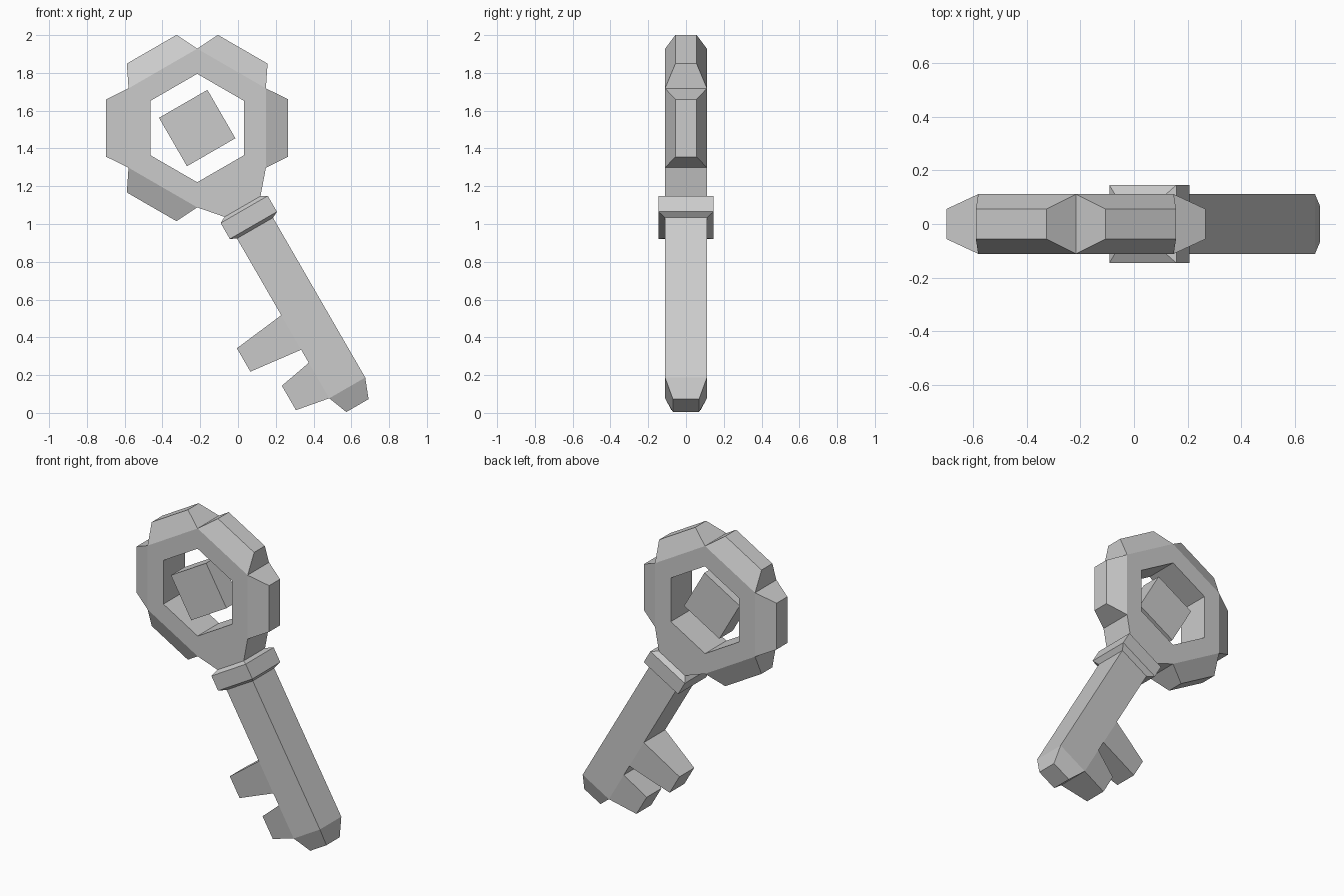
import bpy, bmesh, math
from mathutils import Vector, Matrix

if "Cube" in bpy.data.objects:
    bpy.data.objects.remove(bpy.data.objects["Cube"])

HALF = 0.111                      # half thickness of the key
Y = Vector((0, 1, 0))
# The key is modelled upright around the bow centre, then tilted
PLACE = Matrix.Translation((-0.216, 0, 1.508)) @ Matrix.Rotation(math.radians(-30), 4, 'Y')


def make_object(name, bm):
    bmesh.ops.recalc_face_normals(bm, faces=bm.faces[:])
    mesh = bpy.data.meshes.new(name)
    bm.to_mesh(mesh)
    bm.free()
    obj = bpy.data.objects.new(name, mesh)
    obj.matrix_world = PLACE
    bpy.context.collection.objects.link(obj)


def grow(bm, face, direction, depth, inset_side=0.0, inset_y=0.0):
    """Extrude a rectangular face with an inset per axis; return cap and sides."""
    side = direction.cross(Y)
    centre = face.calc_center_median()
    old = list(face.verts)
    new = []
    for v in old:
        r = v.co - centre
        new.append(bm.verts.new(v.co + direction * depth
                                - side * inset_side * math.copysign(1, r.dot(side))
                                - Y * inset_y * math.copysign(1, r.y)))
    bm.faces.remove(face)
    n = len(old)
    walls = [bm.faces.new((old[i], old[(i + 1) % n], new[(i + 1) % n], new[i]))
             for i in range(n)]
    return bm.faces.new(new), walls


bm = bmesh.new()

# Hexagonal bow ring
loops = []
for radius, y in ((0.42, -HALF), (0.42, HALF), (0.287, HALF), (0.287, -HALF)):
    loops.append([bm.verts.new((radius * math.cos(math.radians(60 * i)), y,
                                radius * math.sin(math.radians(60 * i))))
                  for i in range(6)])
outer = []
for k in range(4):
    a, b = loops[k], loops[(k + 1) % 4]
    for i in range(6):
        j = (i + 1) % 6
        f = bm.faces.new((a[i], a[j], b[j], b[i]))
        if k == 0:
            outer.append(f)

# Tapered bumps on five sides; the lowest side carries the shaft
for i, f in enumerate(outer):
    ang = math.radians(60 * i + 30)
    if i != 4:
        grow(bm, f, Vector((math.cos(ang), 0, math.sin(ang))), 0.118, 0.058, 0.055)

# Neck, collar, shaft segments and tip: depth, side inset, y inset
down, left = Vector((0, 0, -1)), Vector((-1, 0, 0))
steps = [(0.116, 0.10, 0), (0.018, -0.034, -0.034), (0.097, 0, 0),
         (0.017, 0.034, 0.034), (0.469, 0, 0), (0.211, 0, 0),
         (0.08, 0, 0), (0.217, 0, 0), (0.108, 0.042, 0.042)]
cap, teeth = outer[4], {5: 0.291, 7: 0.184}
for k, (depth, side, y) in enumerate(steps):
    cap, walls = grow(bm, cap, down, depth, side, y)
    # Bit teeth grown from the left wall of their segments
    if k in teeth:
        wall = min(walls, key=lambda f: f.calc_center_median().x)
        grow(bm, wall, left, teeth[k], 0.034, 0.034)
make_object("key_body", bm)

# Floating block inside the bow, set towards the front
bm = bmesh.new()
bmesh.ops.create_cube(bm, size=1.0)
bmesh.ops.scale(bm, vec=(0.296, 0.14, 0.296), verts=bm.verts)
bmesh.ops.translate(bm, vec=(0, -0.03, 0), verts=bm.verts)
make_object("bow_block", bm)
